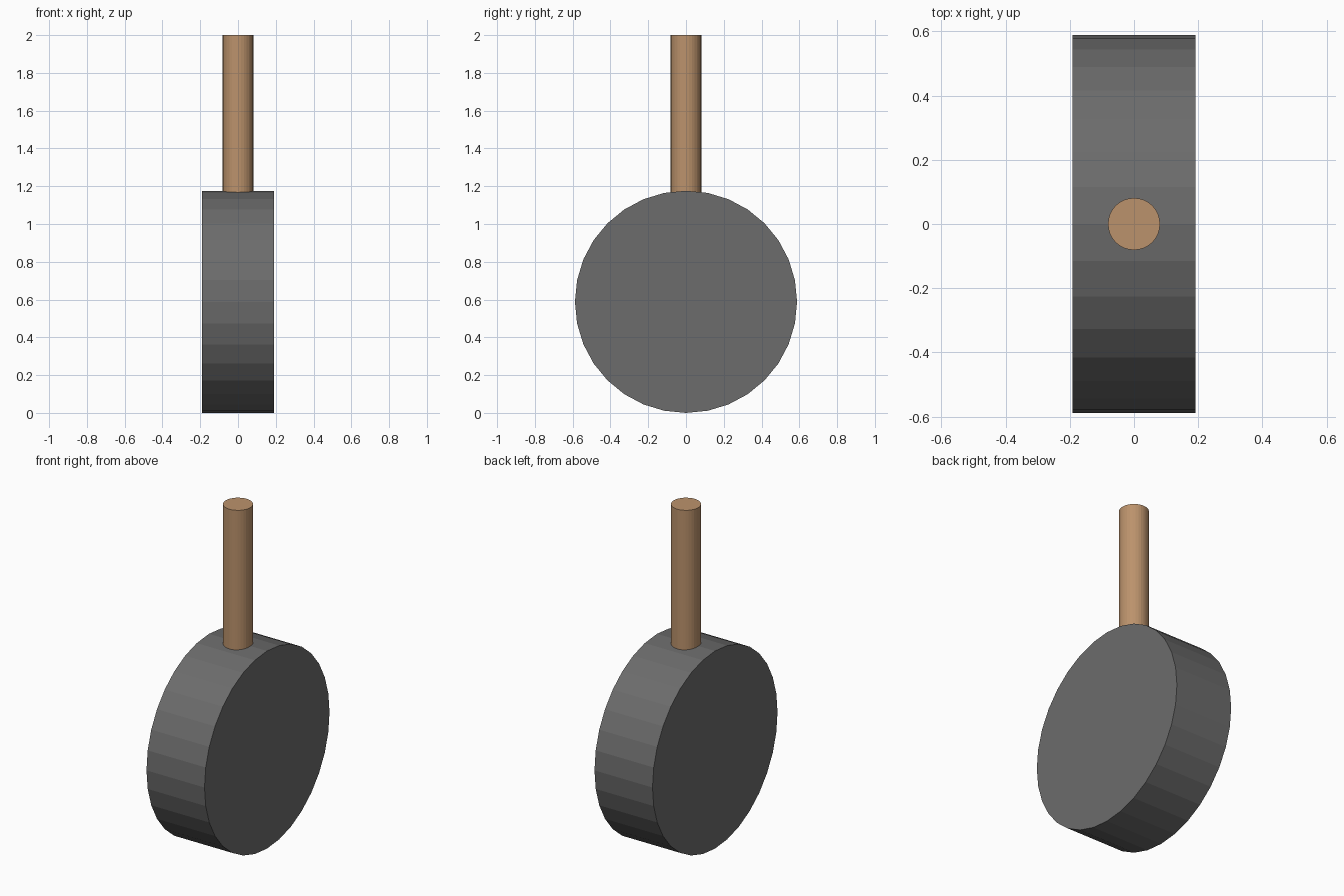
import bpy
import math

if "Cube" in bpy.data.objects:
    bpy.data.objects.remove(bpy.data.objects["Cube"])


def cylinder(name, radius, depth, location, rotation, color):
    bpy.ops.mesh.primitive_cylinder_add(vertices=32, radius=radius, depth=depth,
                                        location=location, rotation=rotation)
    obj = bpy.context.object
    obj.name = name
    mat = bpy.data.materials.new(name + "_material")
    mat.diffuse_color = color
    mat.use_nodes = True
    mat.node_tree.nodes["Principled BSDF"].inputs["Base Color"].default_value = mat.diffuse_color
    obj.data.materials.append(mat)
    return obj


# Flat-faced wheel with its axle direction along x
R = 0.588
cylinder("wheel", R, 0.382, (0, 0, R), (0, math.pi / 2, 0), (0.15, 0.15, 0.15, 1))

# Wooden post, sunk slightly into the rim
bottom, top = 1.1, 2.0
cylinder("post", 0.081, top - bottom, (0, 0, (top + bottom) / 2), (0, 0, 0),
         (0.5, 0.29, 0.15, 1))
